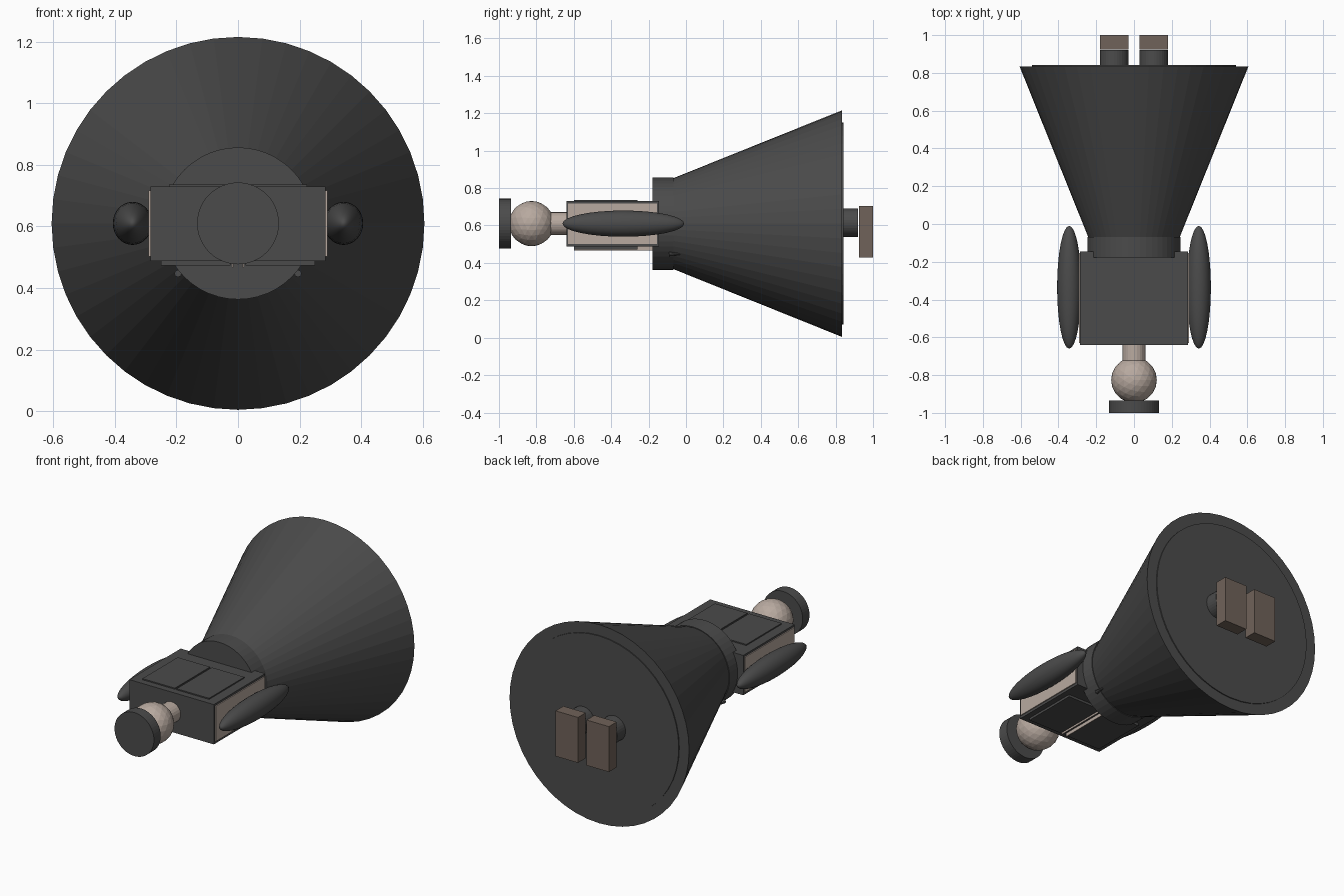
import bpy, math
from mathutils import Vector

if "Cube" in bpy.data.objects:
    bpy.data.objects.remove(bpy.data.objects["Cube"])

AXIS = 0.61  # height of the figure's long axis


def material(name, r, g, b):
    m = bpy.data.materials.new(name)
    m.use_nodes = True
    m.diffuse_color = (r, g, b, 1)
    bsdf = next(n for n in m.node_tree.nodes if n.type == 'BSDF_PRINCIPLED')
    bsdf.inputs["Base Color"].default_value = (r, g, b, 1)
    return m


charcoal = material("charcoal cloth", 0.07, 0.07, 0.07)
skin = material("pale skin", 0.48, 0.40, 0.35)
leather = material("brown leather", 0.16, 0.122, 0.10)


def finish(name, mat):
    o = bpy.context.object
    o.name = name
    o.data.materials.append(mat)
    return o


def box(name, lo, hi, mat):
    lo, hi = Vector(lo), Vector(hi)
    bpy.ops.mesh.primitive_cube_add(size=1, location=(lo + hi) / 2)
    o = finish(name, mat)
    o.scale = hi - lo
    return o


def tube(name, y0, y1, r0, r1, mat, x=0, z=AXIS, sides=48):
    """Cylinder or cone running along y, radius r0 at y0 and r1 at y1."""
    bpy.ops.mesh.primitive_cone_add(
        vertices=sides, radius1=r1, radius2=r0, depth=y1 - y0,
        location=(x, (y0 + y1) / 2, z), rotation=(math.pi / 2, 0, 0))
    return finish(name, mat)


# Head, neck and flat hat
tube("hat", -1.0, -0.935, 0.133, 0.133, charcoal)
bpy.ops.mesh.primitive_ico_sphere_add(subdivisions=3, radius=0.121, location=(0, -0.826, AXIS))
finish("head", skin)
tube("neck", -0.74, -0.63, 0.061, 0.061, skin, sides=24)

# Torso with raised panels on both broad faces
box("torso", (-0.285, -0.64, 0.487), (0.285, -0.145, 0.73), charcoal)
for name, s in (("left", 1), ("right", -1)):
    x0, x1 = sorted((s * 0.006, s * 0.225))
    box(name + "_top_panel", (x0, -0.6, 0.72), (x1, -0.26, 0.737), charcoal)
    x0, x1 = sorted((s * 0.025, s * 0.25))
    box(name + "_under_panel", (x0, -0.6, 0.473), (x1, -0.26, 0.5), charcoal)
    x0, x1 = sorted((s * 0.014, s * 0.02))
    box(name + "_under_trim", (x0, -0.6, 0.467), (x1, -0.18, 0.49), skin)
    x0, x1 = sorted((s * 0.28, s * 0.291))
    box(name + "_side_plate", (x0, -0.63, 0.502), (x1, -0.155, 0.717), skin)

    # Long oval arms
    bpy.ops.mesh.primitive_uv_sphere_add(segments=32, ring_count=16, radius=1,
                                         location=(s * 0.343, -0.335, AXIS),
                                         rotation=(math.pi / 2, 0, 0))
    arm = finish(name + "_arm", charcoal)
    arm.scale = (0.064, 0.07, 0.325)
    bpy.ops.object.shade_smooth_by_angle(angle=math.radians(40))

    # Small belt studs
    tube(name + "_belt_stud", -0.09, -0.03, 0.012, 0.003, charcoal,
         x=s * 0.195, z=0.447, sides=8)

    # Legs and block shoes
    tube(name + "_leg", 0.8, 0.92, 0.076, 0.076, charcoal, x=s * 0.105, z=0.615, sides=32)
    x0, x1 = sorted((s * 0.029, s * 0.18))
    box(name + "_shoe", (x0, 0.925, 0.428), (x1, 1.0, 0.705), leather)

# Waistband, flared skirt and its closed hem
tube("waistband", -0.178, -0.068, 0.247, 0.247, charcoal)
tube("skirt", -0.07, 0.835, 0.242, 0.606, charcoal, sides=48)
tube("hem_disc", 0.82, 0.841, 0.54, 0.54, charcoal, sides=48)
